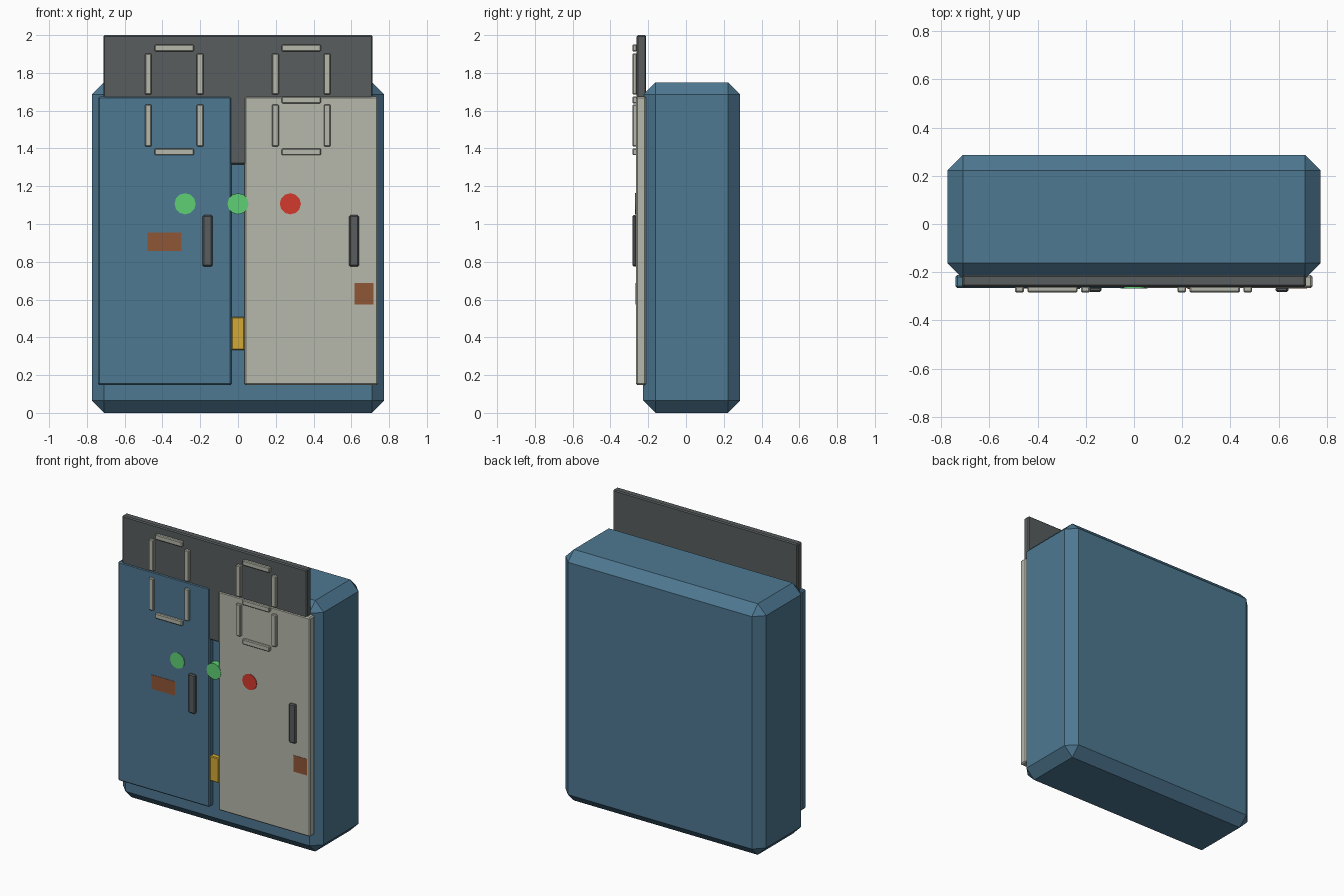
import bpy, math

if "Cube" in bpy.data.objects:
    bpy.data.objects.remove(bpy.data.objects["Cube"])


def material(name, rgb):
    """Flat colour given as sRGB 0-255, stored as linear."""
    m = bpy.data.materials.new(name)
    lin = [((c / 255 + 0.055) / 1.055) ** 2.4 for c in rgb]
    m.diffuse_color = (*lin, 1)
    m.use_nodes = True
    m.node_tree.nodes["Principled BSDF"].inputs["Base Color"].default_value = m.diffuse_color
    return m


BLUE = material("steel blue", (78, 120, 146))
CREAM = material("cream grey", (182, 184, 171))
DARK = material("dark grey", (88, 93, 93))
GREEN = material("light green", (94, 208, 116))
RED = material("light red", (212, 58, 46))
YELLOW = material("latch yellow", (212, 170, 54))
BROWN = material("label brown", (143, 87, 55))


def finish(ob, name, mat, bevel):
    ob.name = name
    ob.data.materials.append(mat)
    if bevel:
        mod = ob.modifiers.new("chamfer", "BEVEL")
        mod.width = bevel
        mod.segments = 1
        mod.limit_method = "ANGLE"
    return ob


def box(name, mat, x, y, z, bevel=0.0):
    """Box from (min, max) ranges on each axis."""
    bpy.ops.mesh.primitive_cube_add(size=1, location=[sum(r) / 2 for r in (x, y, z)])
    ob = bpy.context.object
    ob.scale = [r[1] - r[0] for r in (x, y, z)]
    bpy.ops.object.transform_apply(location=False, rotation=False, scale=True)
    return finish(ob, name, mat, bevel)


def lamp(name, mat, x, y0, y1):
    """Round indicator facing forward."""
    bpy.ops.mesh.primitive_cylinder_add(
        vertices=12, radius=0.056, depth=y1 - y0,
        location=(x, (y0 + y1) / 2, 1.107), rotation=(math.pi / 2, 0, 0))
    return finish(bpy.context.object, name, mat, 0)


# Cabinet body and sign board
box("cabinet_body", BLUE, (-0.774, 0.774), (-0.227, 0.287), (0, 1.75), 0.065)
box("sign_board", DARK, (-0.713, 0.713), (-0.261, -0.211), (1.315, 2.0), 0.007)

# Two doors
for side, mat, x in (("left", BLUE, (-0.741, -0.035)), ("right", CREAM, (0.035, 0.741))):
    box(side + "_door", mat, x, (-0.266, -0.211), (0.147, 1.675), 0.008)

# Door handles
for side, x in (("left", -0.161), ("right", 0.614)):
    box(side + "_handle", DARK, (x - 0.026, x + 0.026), (-0.283, -0.260), (0.775, 1.047), 0.007)

# Segmented frames: horizontal bars, then pairs of vertical bars
for side, cx, rows in (("left", -0.338, (1.382, 1.932)), ("right", 0.335, (1.382, 1.656, 1.932))):
    for i, z in enumerate(rows):
        box(f"{side}_bar_{i}", CREAM, (cx - 0.104, cx + 0.104), (-0.284, -0.259),
            (z - 0.018, z + 0.018), 0.005)
    for i, z in enumerate(((1.41, 1.633), (1.685, 1.903))):
        for end, s in (("inner", 1), ("outer", -1)):
            x = cx + s * 0.137
            box(f"{side}_post_{end}_{i}", CREAM, (x - 0.018, x + 0.018), (-0.284, -0.259), z, 0.005)

# Indicator lamps
lamp("left_lamp", GREEN, -0.28, -0.270, -0.262)
lamp("middle_lamp", GREEN, 0.0, -0.268, -0.225)
lamp("right_lamp", RED, 0.277, -0.270, -0.262)

# Latch between the doors and label plates
box("latch", YELLOW, (-0.035, 0.035), (-0.262, -0.22), (0.333, 0.507), 0.005)
box("left_label", BROWN, (-0.48, -0.298), (-0.268, -0.264), (0.857, 0.955))
box("right_label", BROWN, (0.616, 0.718), (-0.268, -0.264), (0.573, 0.687))
